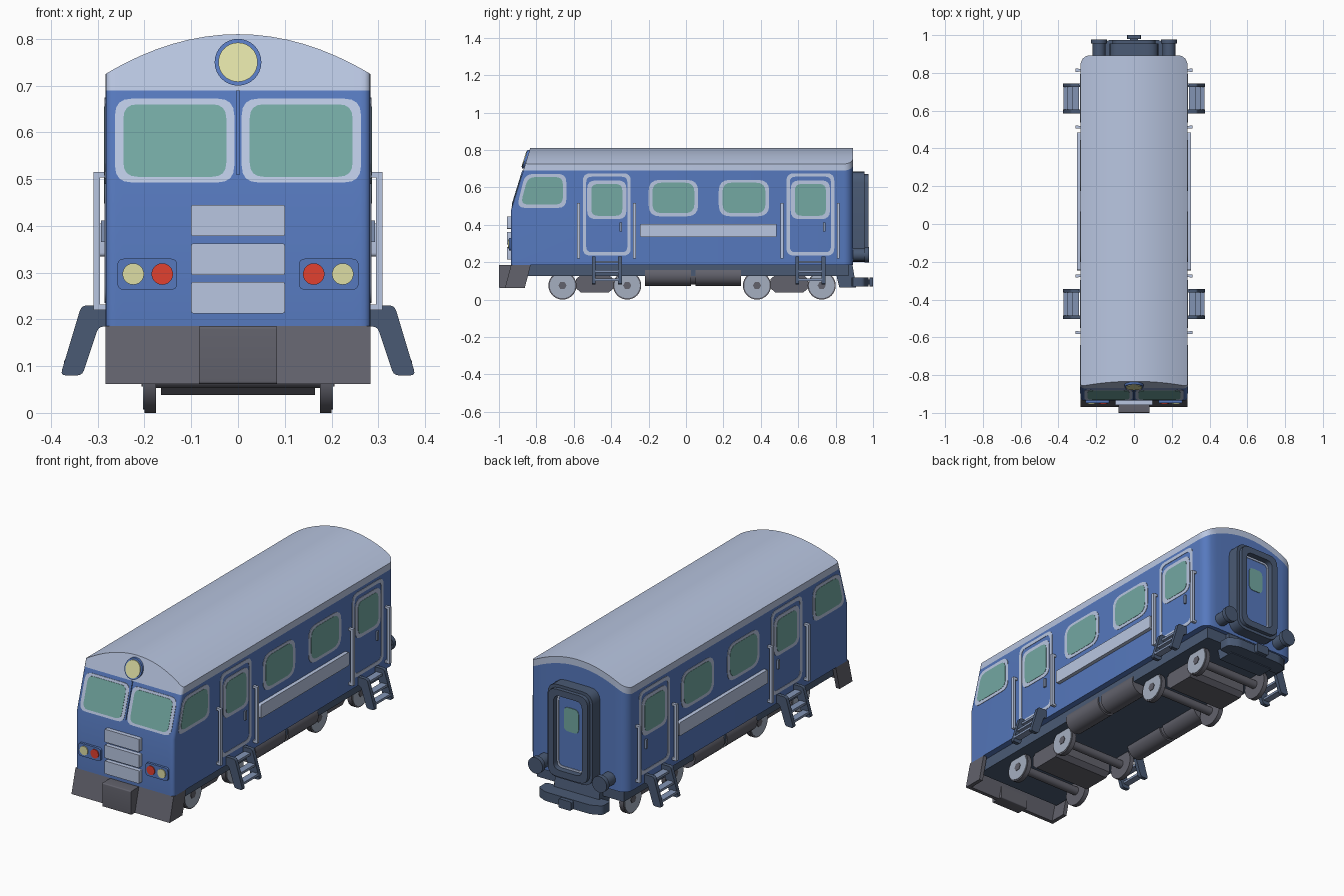
import bpy, bmesh, math
from mathutils import Vector

if "Cube" in bpy.data.objects:
    bpy.data.objects.remove(bpy.data.objects["Cube"])


def material(name, r, g, b):
    m = bpy.data.materials.new(name)
    lin = [((c / 255 + 0.055) / 1.055) ** 2.4 for c in (r, g, b)]
    m.diffuse_color = (*lin, 1)
    m.use_nodes = True
    m.node_tree.nodes["Principled BSDF"].inputs["Base Color"].default_value = m.diffuse_color
    return m


BLUE = material("body blue", 86, 121, 190)
LIGHT = material("light grey", 185, 198, 225)
GLASS = material("green glass", 115, 168, 162)
NAVY = material("dark slate", 74, 90, 116)
GREY = material("dark grey", 98, 98, 108)
YELLOW = material("lamp yellow", 222, 222, 165)
RED = material("lamp red", 225, 65, 48)
WHEEL = material("wheel grey", 165, 175, 192)
STEP = material("step steel", 130, 148, 180)

HW, REAR = 0.283, 0.893


def front_y(z):
    return -0.935 + 0.31 * max(0, z - 0.48)


# Mappings from (u, v, depth) to space
def side(s):
    return lambda u, v, d: (s * (HW + d), u, v)


def along_x(u, v, d):
    return (d, u, v)


def along_y(u, v, d):
    return (u, d, v)


def along_z(u, v, d):
    return (u, v, d)


def front(u, v, d):
    return (u, front_y(v) - d, v)


def back(u, v, d):
    return (u, REAR + d, v)


def finish(name, bm, mat):
    bmesh.ops.recalc_face_normals(bm, faces=bm.faces)
    me = bpy.data.meshes.new(name)
    bm.to_mesh(me)
    bm.free()
    me.materials.append(mat)
    ob = bpy.data.objects.new(name, me)
    bpy.context.collection.objects.link(ob)
    return ob


def rounded(pts, r, n=4):
    out = []
    for i, p in enumerate(pts):
        p, a, b = Vector(p), Vector(pts[i - 1]), Vector(pts[(i + 1) % len(pts)])
        s, e = p + (a - p).normalized() * r, p + (b - p).normalized() * r
        for k in range(n + 1):
            t = k / n
            out.append((1 - t) ** 2 * s + 2 * t * (1 - t) * p + t * t * e)
    return out


def rect(u0, u1, v0, v1, r=0.0):
    pts = [(u0, v0), (u1, v0), (u1, v1), (u0, v1)]
    return rounded(pts, r) if r else pts


def circle(u, v, r, n=24):
    return [(u + r * math.cos(2 * math.pi * i / n), v + r * math.sin(2 * math.pi * i / n)) for i in range(n)]


def prism(name, pts, mp, d0, d1, mat, hole=None):
    bm = bmesh.new()

    def loop(ps, d):
        return [bm.verts.new(mp(p[0], p[1], d)) for p in ps]

    def strip(a, b):
        for i in range(len(a)):
            bm.faces.new((a[i - 1], a[i], b[i], b[i - 1]))
    a, b = loop(pts, d0), loop(pts, d1)
    strip(a, b)
    if hole:
        c, d = loop(hole, d0), loop(hole, d1)
        strip(c, d)
        strip(a, c)
        strip(b, d)
    else:
        bm.faces.new(a)
        bm.faces.new(b)
    return finish(name, bm, mat)


# Body and roof: columns across x with rounded rear and front corners
def roof_z(x):
    return 0.725 + 0.085 * (1 - (x / HW) ** 2)


def corner(x, r):
    t = max(0, abs(x) - (HW - r))
    return r - math.sqrt(max(0, r * r - t * t))


def hull(name, levels, mat):
    # Each level is a pair of height functions, for the front and the rear
    half = [HW * i / 8 for i in range(7)] + [HW - 0.05 * (1 - math.sin(math.radians(a))) for a in (15, 35, 50, 65, 78, 90)]
    xs = [-x for x in reversed(half[1:])] + half
    bm = bmesh.new()
    rows = []
    for zf, zr in levels:
        rows.append([(bm.verts.new((x, front_y(zf(x)) + corner(x, 0.016), zf(x))),
                      bm.verts.new((x, REAR - corner(x, 0.05), zr(x)))) for x in xs])
    for lo, hi in zip(rows, rows[1:]):
        for i in range(len(xs) - 1):
            for k in (0, 1):
                bm.faces.new((lo[i][k], lo[i + 1][k], hi[i + 1][k], hi[i][k]))
        for e in (0, -1):
            bm.faces.new((lo[e][0], lo[e][1], hi[e][1], hi[e][0]))
    for row in (rows[0], rows[-1]):
        for p, q in zip(row, row[1:]):
            bm.faces.new((p[0], q[0], q[1], p[1]))
    return finish(name, bm, mat)


def flat(z):
    return (lambda x: z, lambda x: z)


eaves = (lambda x: 0.69, lambda x: roof_z(x) - 0.035)
hull("body", [flat(0.185), flat(0.48), eaves], BLUE)
hull("roof", [eaves, (roof_z, roof_z)], LIGHT)


def window(name, outer, inner, mp):
    prism(name + "_frame", outer, mp, -0.001, 0.002, LIGHT)
    prism(name + "_glass", inner, mp, 0, 0.0035, GLASS)


for s in (-1, 1):
    mp = side(s)
    # Side windows
    for y0, y1 in ((-0.20, 0.065), (0.175, 0.445)):
        window("side_window", rect(y0, y1, 0.445, 0.64, 0.06), rect(y0 + 0.02, y1 - 0.02, 0.462, 0.625, 0.05), mp)
    window("cab_side_window", rounded([(-0.905, 0.49), (-0.64, 0.49), (-0.64, 0.672), (-0.86, 0.672)], 0.045),
           rounded([(-0.885, 0.508), (-0.658, 0.508), (-0.658, 0.655), (-0.845, 0.655)], 0.04), mp)
    for c in (-0.4235, 0.665):
        # Doors with outline, window and handle
        prism("door_outline", rect(c - 0.128, c + 0.128, 0.235, 0.675, 0.04), mp, -0.001, 0.002, LIGHT,
              rect(c - 0.11, c + 0.11, 0.253, 0.657, 0.03))
        window("door_window", rect(c - 0.105, c + 0.105, 0.43, 0.637, 0.045),
               rect(c - 0.083, c + 0.083, 0.448, 0.618, 0.035), mp)
        prism("door_handle", rect(c + 0.068, c + 0.08, 0.365, 0.412), mp, 0, 0.01, STEP)
        # Handrails
        for y in (c - 0.152, c + 0.149):
            prism("handrail", rect(y - 0.008, y + 0.008, 0.22, 0.515), mp, 0.012, 0.026, LIGHT)
            for z in (0.22, 0.503):
                prism("handrail_mount", rect(y - 0.007, y + 0.007, z, z + 0.012), mp, -0.002, 0.015, LIGHT)
        # Entrance steps
        prof = rounded([(0.27, 0.185), (0.298, 0.185), (0.333, 0.08), (0.38, 0.08), (0.335, 0.23), (0.27, 0.23)], 0.012, 3)
        prof = [(s * p[0], p[1]) for p in prof]
        for y in (c - 0.08, c + 0.06):
            prism("step_stringer", prof, along_y, y, y + 0.02, NAVY)
        for x, z in ((0.29, 0.195), (0.318, 0.145), (0.336, 0.1)):
            prism("step_tread", rect(s * x, s * (x + 0.036), z, z + 0.012), along_y, c - 0.065, c + 0.065, STEP)
    # Raised side panel
    prism("side_panel", rect(-0.245, 0.485, 0.335, 0.405, 0.008), mp, -0.002, 0.02, LIGHT)
    # Windscreen
    a, b = sorted((s * 0.008, s * 0.263))
    g, h = sorted((s * 0.025, s * 0.245))
    window("windscreen", rect(a, b, 0.493, 0.672, 0.035), rect(g, h, 0.505, 0.66, 0.03), front)
    # Front lamp cluster
    a, b = sorted((s * 0.13, s * 0.258))
    prism("lamp_cluster", rect(a, b, 0.263, 0.33, 0.015), front, -0.002, 0.012, BLUE)
    for x, mat in ((0.162, RED), (0.224, YELLOW)):
        prism("lamp", circle(s * x, 0.297, 0.023), front, 0, 0.017, mat)
    # Underfloor tanks
    for y0, y1, r in ((-0.22, 0.028, 0.058), (0.02, 0.06, 0.05), (0.05, 0.295, 0.058)):
        prism("underfloor_tank", circle(s * 0.2, 0.13, r, 28), along_y, y0, y1, GREY)
    # Rear buffers
    prism("buffer_stem", circle(s * 0.185, 0.24, 0.034), along_y, 0.86, 0.965, NAVY)
    prism("buffer_head", circle(s * 0.185, 0.24, 0.042), along_y, 0.955, 0.978, NAVY)
    # Plough side walls
    a, b = sorted((s * 0.262, s * HW))
    prism("plough_side", [(-0.935, 0.186), (-0.968, 0.062), (-0.862, 0.062), (-0.83, 0.186)], along_x, a, b, GREY)

# Windscreen divider, roof headlight and grille
prism("windscreen_divider", rect(-0.004, 0.004, 0.51, 0.69), front, 0, 0.006, BLUE)
prism("headlight_rim", circle(0, 0.75, 0.05, 32), front, -0.01, 0.012, BLUE)
prism("headlight_lens", circle(0, 0.75, 0.042, 32), front, 0, 0.016, YELLOW)
for z in (0.213, 0.295, 0.378):
    prism("grille_slat", rect(-0.1, 0.1, z, z + 0.067, 0.004), front, -0.002, 0.022, LIGHT)

# Front plough and its centre box
prism("plough_front", [(-0.935, 0.186), (-0.968, 0.062), (-0.948, 0.062), (-0.915, 0.186)], along_x, -HW, HW, GREY)
prism("plough_box", rect(-1.0, -0.93, 0.062, 0.185, 0.006), along_x, -0.083, 0.083, GREY)

# Underframe
prism("underframe", rect(-0.9, 0.87, 0.125, 0.19), along_x, -0.25, 0.25, NAVY)

# Bogies, axles and wheels
for c in (-0.4875, 0.5525):
    prism("bogie_frame", [(c - 0.1, 0.06), (c - 0.075, 0.038), (c + 0.075, 0.038), (c + 0.1, 0.06),
                          (c + 0.1, 0.11), (c + 0.07, 0.135), (c - 0.07, 0.135), (c - 0.1, 0.11)],
          along_x, -0.165, 0.165, GREY)
    for y in (c - 0.173, c + 0.173):
        prism("axle", circle(y, 0.075, 0.022, 20), along_x, -0.18, 0.18, GREY)
        for s in (-1, 1):
            prism("wheel_tyre", circle(y, 0.075, 0.075, 32), along_x, s * 0.175, s * 0.2, GREY)
            prism("wheel_face", circle(y, 0.075, 0.068, 32), along_x, s * 0.19, s * 0.203, WHEEL)
            prism("wheel_hub", circle(y, 0.075, 0.022, 6), along_x, s * 0.19, s * 0.206, GREY)

# Rear gangway frame and door
prism("gangway_bellows", rect(-0.13, 0.13, 0.2, 0.685, 0.06), back, -0.005, 0.062, NAVY,
      rect(-0.082, 0.082, 0.25, 0.637, 0.035))
prism("gangway_face", rect(-0.115, 0.115, 0.215, 0.67, 0.05), back, 0.062, 0.082, NAVY,
      rect(-0.082, 0.082, 0.25, 0.637, 0.035))
prism("rear_door", rect(-0.085, 0.085, 0.247, 0.64, 0.035), back, -0.005, 0.05, BLUE)
prism("rear_door_outline", rect(-0.081, 0.081, 0.252, 0.635, 0.03), back, 0.049, 0.053, LIGHT,
      rect(-0.072, 0.072, 0.262, 0.625, 0.025))
prism("rear_door_glass", rect(-0.042, 0.042, 0.45, 0.575, 0.025), back, 0.049, 0.053, GLASS)

# Rear bumper and coupler
prism("bumper_bracket", [(0.79, 0.187), (0.89, 0.187), (0.91, 0.065), (0.82, 0.065)], along_x, -0.13, 0.13, NAVY)
prism("rear_bumper", rounded([(-0.185, 0.885), (0.185, 0.885), (0.185, 0.95), (0.13, 0.975), (-0.13, 0.975), (-0.185, 0.95)], 0.015, 3),
      along_z, 0.07, 0.117, NAVY)
prism("coupler_shaft", rect(-0.02, 0.02, 0.08, 0.108), along_y, 0.9, 0.985, NAVY)
prism("coupler_head", rect(-0.036, 0.036, 0.07, 0.117, 0.008), along_y, 0.98, 1.0, NAVY)

# Smooth the curved surfaces, keep edges sharp
bpy.ops.object.select_all(action='SELECT')
bpy.context.view_layer.objects.active = bpy.data.objects["body"]
bpy.ops.object.shade_smooth_by_angle(angle=math.radians(30))
